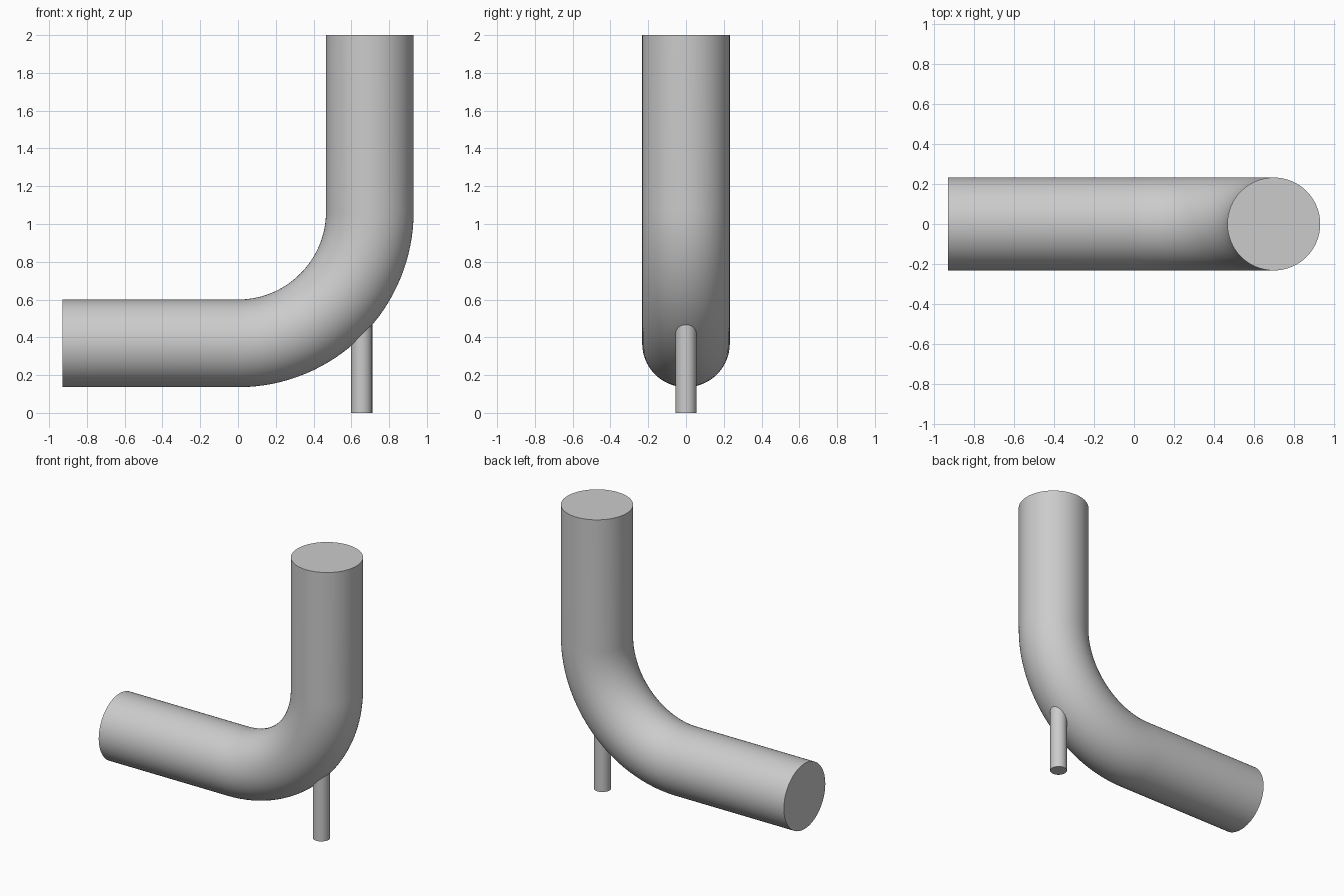
import bpy, bmesh
from math import sin, cos, pi, radians
from mathutils import Vector

cube = bpy.data.objects.get("Cube")
if cube:
    bpy.data.objects.remove(cube)

grey = bpy.data.materials.new("plain grey")
grey.use_nodes = True
COLOUR = (0.6, 0.6, 0.6, 1)
grey.diffuse_color = COLOUR
grey.node_tree.nodes["Principled BSDF"].inputs["Base Color"].default_value = COLOUR


def sweep(name, path, radius, sides):
    """Capped round tube along (x, z, heading) stations in the xz plane."""
    bm = bmesh.new()
    rings = []
    for x, z, heading in path:
        across = Vector((-sin(heading), 0, cos(heading)))
        ring = []
        for i in range(sides):
            a = 2 * pi * i / sides
            offset = across * cos(a) + Vector((0, sin(a), 0))
            ring.append(bm.verts.new(Vector((x, 0, z)) + offset * radius))
        rings.append(ring)
    for lower, upper in zip(rings, rings[1:]):
        for i in range(sides):
            j = (i + 1) % sides
            bm.faces.new((lower[i], lower[j], upper[j], upper[i]))
    bm.faces.new(rings[0])
    bm.faces.new(rings[-1])
    bmesh.ops.recalc_face_normals(bm, faces=bm.faces)
    mesh = bpy.data.meshes.new(name)
    bm.to_mesh(mesh)
    bm.free()
    mesh.materials.append(grey)
    obj = bpy.data.objects.new(name, mesh)
    bpy.context.collection.objects.link(obj)
    bpy.ops.object.select_all(action="DESELECT")
    obj.select_set(True)
    bpy.context.view_layer.objects.active = obj
    bpy.ops.object.shade_smooth_by_angle(angle=radians(40))
    return obj


# Elbow pipe: straight run, quarter bend, straight riser
RADIUS, BEND, AXIS_Z = 0.232, 0.698, 0.368
STEPS = 32
path = [(-0.93, AXIS_Z, 0)]
for k in range(STEPS + 1):
    t = pi / 2 * k / STEPS
    path.append((BEND * sin(t), AXIS_Z + BEND * (1 - cos(t)), t))
path.append((BEND, 2, pi / 2))
sweep("elbow_pipe", path, RADIUS, 64)

# Support peg under the bend, its top buried in the pipe
sweep("support_peg", [(0.655, 0, pi / 2), (0.655, 0.5, pi / 2)], 0.056, 24)
